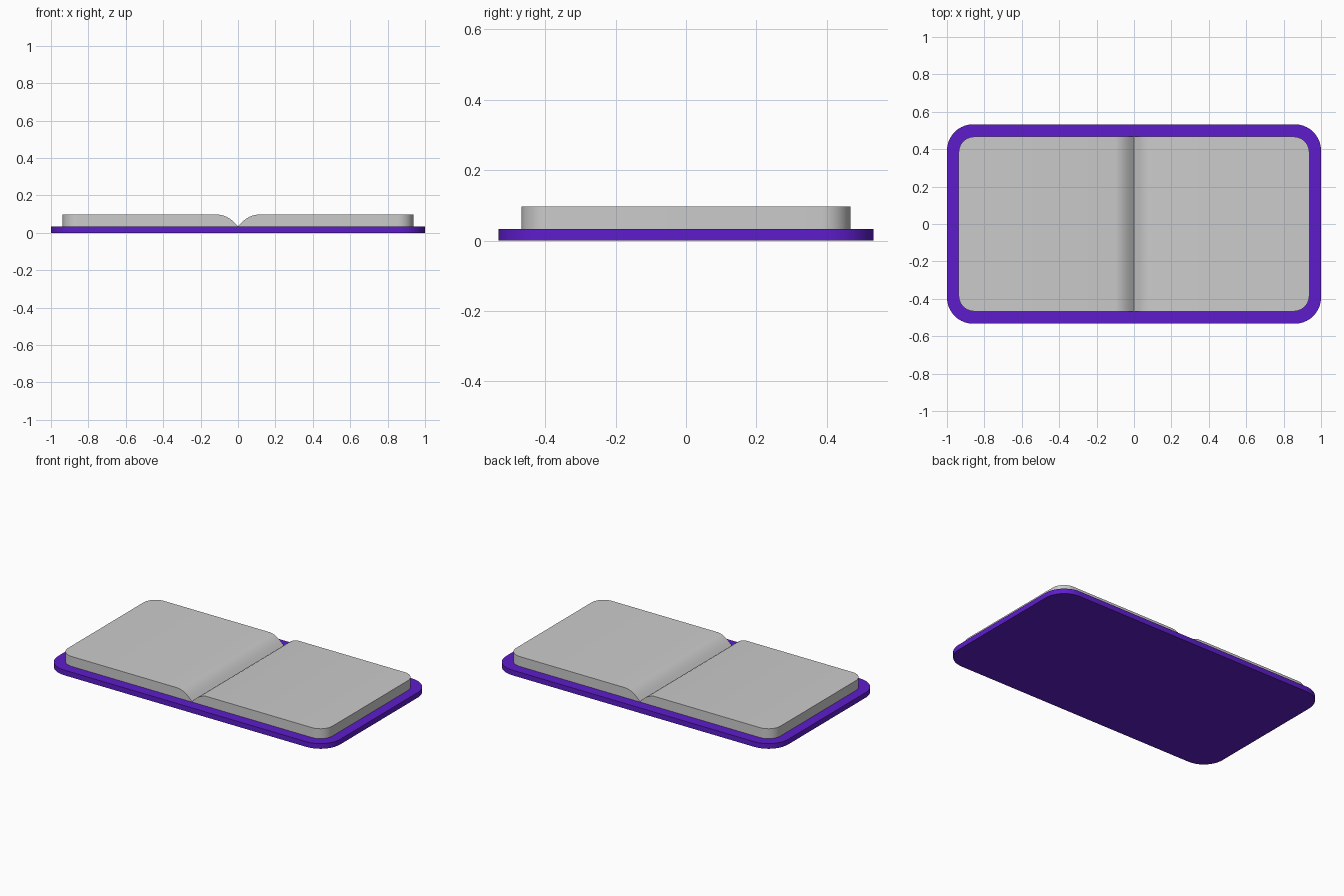
import bpy, bmesh
from math import sin, cos, pi, radians

if "Cube" in bpy.data.objects:
    bpy.data.objects.remove(bpy.data.objects["Cube"])

SEGS = 10


def half_stations(length, width, radius, top, inner):
    """(x, half width, top z) from the middle out to a rounded corner."""
    pts = [(x, width, z) for x, z in inner]
    for i in range(SEGS + 1):
        a = pi / 2 * i / SEGS
        pts.append((length - radius + radius * sin(a), width - radius + radius * cos(a), top))
    return pts


def loft(name, half, bottom):
    """Bridge rectangular sections along x, mirrored about the middle."""
    stations = [(-x, w, z) for x, w, z in reversed(half) if x > 0] + half
    bm = bmesh.new()
    rings = [[bm.verts.new(p) for p in
              ((x, -w, bottom), (x, w, bottom), (x, w, z), (x, -w, z))]
             for x, w, z in stations]
    for a, b in zip(rings, rings[1:]):
        for i in range(4):
            j = (i + 1) % 4
            bm.faces.new((a[i], a[j], b[j], b[i]))
    bm.faces.new(rings[0])
    bm.faces.new(rings[-1])
    bmesh.ops.recalc_face_normals(bm, faces=bm.faces)
    mesh = bpy.data.meshes.new(name)
    bm.to_mesh(mesh)
    bm.free()
    obj = bpy.data.objects.new(name, mesh)
    bpy.context.collection.objects.link(obj)
    bpy.ops.object.select_all(action='DESELECT')
    obj.select_set(True)
    bpy.context.view_layer.objects.active = obj
    bpy.ops.object.shade_smooth_by_angle(angle=radians(30))
    return obj


COVER_TOP, PAGE_TOP = 0.033, 0.0965

# Cover: flat rounded board
cover = loft("book_cover", half_stations(1.0, 0.533, 0.14, COVER_TOP, [(0, COVER_TOP)]), 0.0)
purple = bpy.data.materials.new("purple_cover")
purple.diffuse_color = (0.11, 0.012, 0.6, 1)
purple.use_nodes = True
purple.node_tree.nodes["Principled BSDF"].inputs["Base Color"].default_value = purple.diffuse_color
cover.data.materials.append(purple)

# Pages: open block with a curved valley down to the spine
valley = [(0, 0.036), (0.02, 0.056), (0.04, 0.073), (0.06, 0.085),
          (0.08, 0.093), (0.1, PAGE_TOP)]
loft("page_block", half_stations(0.9375, 0.467, 0.085, PAGE_TOP, valley), COVER_TOP)
